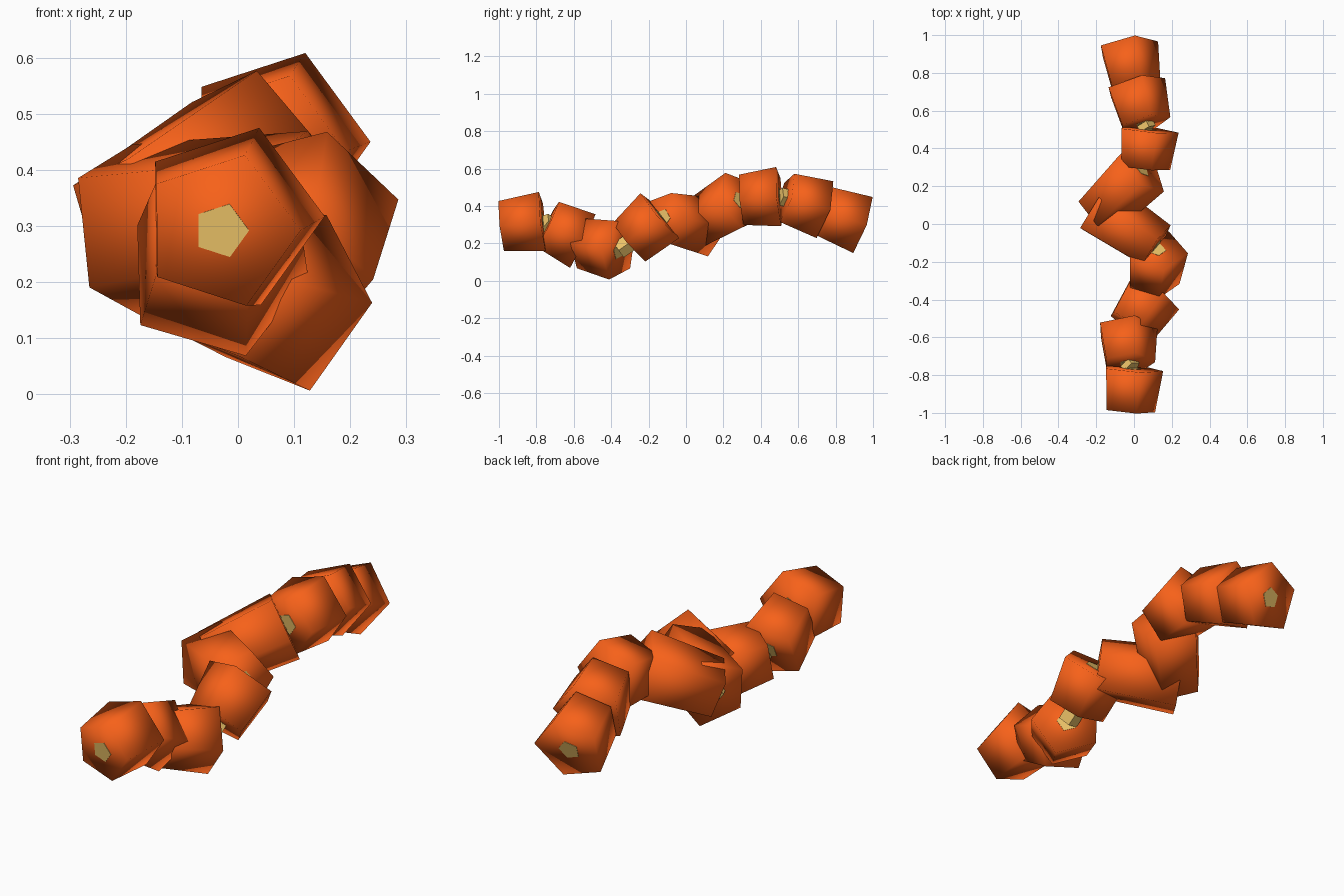
import bpy, bmesh, math
from mathutils import Vector

if "Cube" in bpy.data.objects:
    bpy.data.objects.remove(bpy.data.objects["Cube"])


def material(name, rgb):
    m = bpy.data.materials.new(name)
    m.diffuse_color = (*rgb, 1)
    m.use_nodes = True
    m.node_tree.nodes["Principled BSDF"].inputs["Base Color"].default_value = m.diffuse_color
    return m


orange = material("bead_orange", (0.93, 0.12, 0.01))
tan = material("core_tan", (0.85, 0.55, 0.14))


def frustum(name, a, b, r1, r2, mat, smooth, over=0.0):
    """Five-sided frustum from a to b, one corner pointing level to the side."""
    a, b = Vector(a), Vector(b)
    axis = (b - a).normalized()
    a, b = a - axis * over, b + axis * over
    side = axis.cross(Vector((0, 0, 1))).normalized()
    up = side.cross(axis)
    bm = bmesh.new()
    rings = []
    for c, r in ((a, r1), (b, r2)):
        ring = []
        for i in range(5):
            t = math.tau * i / 5
            ring.append(bm.verts.new(c + r * (math.cos(t) * side + math.sin(t) * up)))
        rings.append(ring)
    for i in range(5):
        j = (i + 1) % 5
        bm.faces.new((rings[0][i], rings[0][j], rings[1][j], rings[1][i]))
    bm.faces.new(rings[0][::-1])
    bm.faces.new(rings[1])
    for f in bm.faces:
        f.smooth = smooth
    bmesh.ops.recalc_face_normals(bm, faces=bm.faces)
    me = bpy.data.meshes.new(name)
    bm.to_mesh(me)
    bm.free()
    me.materials.append(mat)
    ob = bpy.data.objects.new(name, me)
    bpy.context.collection.objects.link(ob)


# Front and back centre of each bead along the winding chain
beads = [
    ((-0.03, -0.985, 0.292), (-0.012, -0.765, 0.317)),
    ((-0.03, -0.74, 0.30), (-0.042, -0.555, 0.212)),
    ((-0.02, -0.54, 0.20), (0.10, -0.36, 0.163)),
    ((0.10, -0.30, 0.205), (0.12, -0.135, 0.347)),
    ((0.115, -0.125, 0.335), (-0.20, 0.085, 0.288)),
    ((-0.19, 0.06, 0.295), (0.04, 0.29, 0.43)),
    ((0.05, 0.30, 0.433), (0.07, 0.50, 0.45)),
    ((0.055, 0.53, 0.443), (0.003, 0.73, 0.38)),
    ((0.0, 0.73, 0.372), (-0.037, 0.937, 0.298)),
]

previous = None
for n, (front, back) in enumerate(beads, 1):
    # Tapered bead and the core showing at its ends
    frustum(f"bead_{n}", front, back, 0.142, 0.167, orange, True)
    frustum(f"core_{n}", front, back, 0.05, 0.05, tan, False, 0.002)
    # Core link across the gap to the previous bead
    if previous and (Vector(front) - Vector(previous)).length > 0.02:
        frustum(f"core_link_{n}", previous, front, 0.05, 0.05, tan, False)
    previous = back
